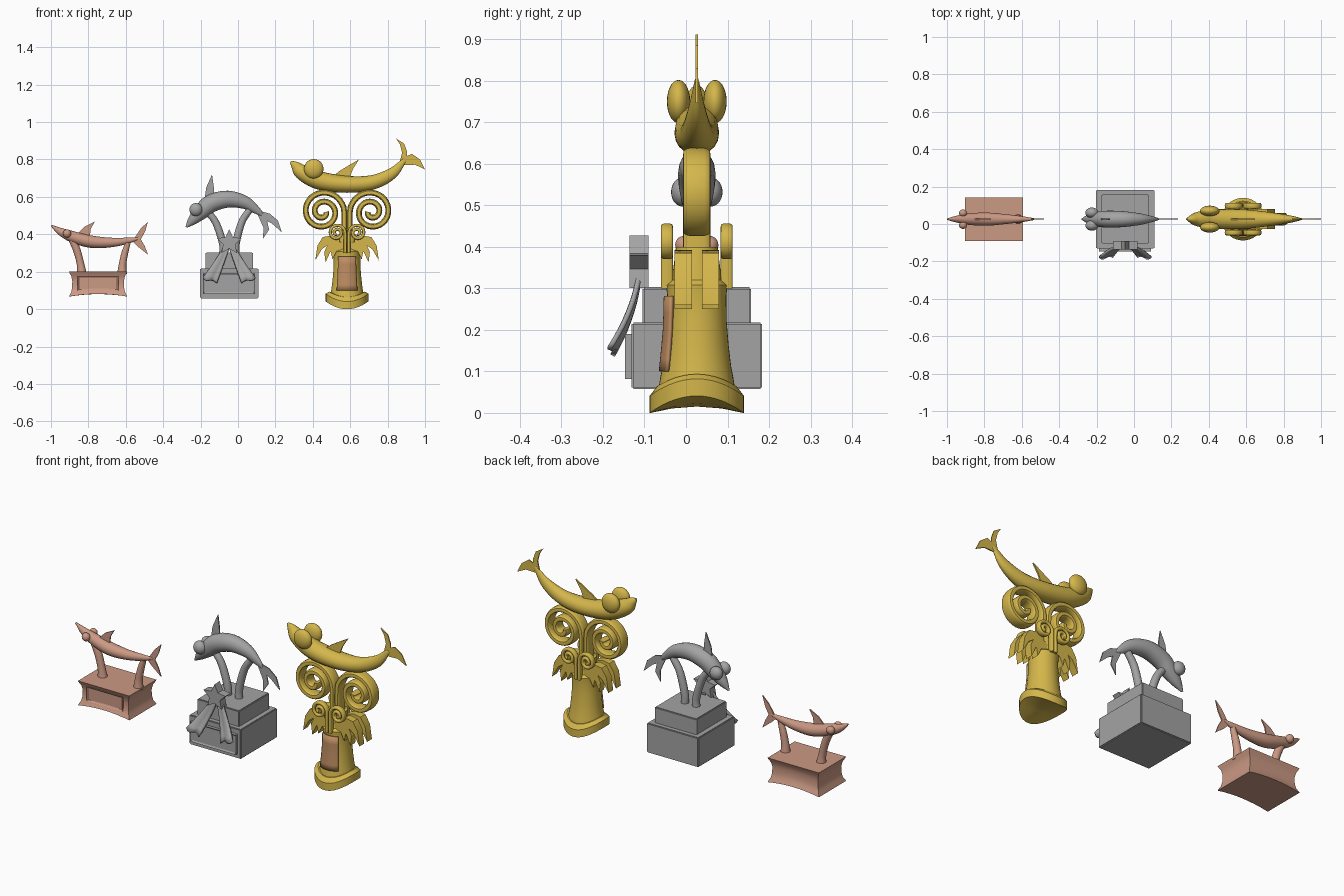
import bpy, bmesh, math
from mathutils import Vector

if "Cube" in bpy.data.objects:
    bpy.data.objects.remove(bpy.data.objects["Cube"])

YC = 0.026          # all trophies share this centre line
GX = 0.583          # gold trophy centre

def material(name, rgb):
    m = bpy.data.materials.new(name)
    m.diffuse_color = (*rgb, 1)
    m.use_nodes = True
    m.node_tree.nodes["Principled BSDF"].inputs["Base Color"].default_value = m.diffuse_color
    return m

GOLD = material("gold", (0.66, 0.47, 0.07))
SILVER = material("silver", (0.37, 0.37, 0.37))
BRONZE = material("bronze", (0.60, 0.32, 0.23))
COPPER = material("copper_plaque", (0.50, 0.26, 0.12))

def finish(name, bm, mat, angle=40):
    bmesh.ops.recalc_face_normals(bm, faces=bm.faces)
    me = bpy.data.meshes.new(name)
    bm.to_mesh(me)
    bm.free()
    ob = bpy.data.objects.new(name, me)
    bpy.context.collection.objects.link(ob)
    me.materials.append(mat)
    bpy.ops.object.select_all(action='DESELECT')
    ob.select_set(True)
    bpy.context.view_layer.objects.active = ob
    bpy.ops.object.shade_smooth_by_angle(angle=math.radians(angle))
    return ob

def loft(name, rings, mat, angle=40):
    bm = bmesh.new()
    vs = [[bm.verts.new(p) for p in r] for r in rings]
    n = len(rings[0])
    for a, b in zip(vs, vs[1:]):
        for i in range(n):
            bm.faces.new((a[i], a[(i + 1) % n], b[(i + 1) % n], b[i]))
    bm.faces.new(vs[0][::-1])
    bm.faces.new(vs[-1])
    return finish(name, bm, mat, angle)

def spline(pts, steps):
    """Catmull-Rom interpolation of tuples."""
    pts = [Vector(p) for p in pts]
    pts = [2 * pts[0] - pts[1]] + pts + [2 * pts[-1] - pts[-2]]
    out = []
    for i in range(1, len(pts) - 2):
        a, b, c, d = pts[i - 1:i + 3]
        for k in range(steps):
            t = k / steps
            out.append(0.5 * (2 * b + (c - a) * t + (2 * a - 5 * b + 4 * c - d) * t * t
                              + (3 * b - a - 3 * c + d) * t ** 3))
    return out + [pts[-2]]

def tube(name, path, mat, y=YC, steps=5, sides=20, power=1.0):
    """Sweep an ellipse along (x, z, half thickness, half width in y)."""
    p = spline(path, steps)
    rings = []
    for i, q in enumerate(p):
        t = p[min(i + 1, len(p) - 1)] - p[max(i - 1, 0)]
        l = math.hypot(t[0], t[1])
        nx, nz = -t[1] / l, t[0] / l
        ring = []
        for k in range(sides):
            a = 2 * math.pi * k / sides
            c, s = math.cos(a), math.sin(a)
            c = math.copysign(abs(c) ** power, c) * max(q[2], 0.001)
            s = math.copysign(abs(s) ** power, s) * max(q[3], 0.001)
            ring.append((q[0] + nx * c, y + s, q[1] + nz * c))
        rings.append(ring)
    return loft(name, rings, mat)

def plate(name, outline, thick, mat, y=YC):
    """Extrude an x-z outline along y."""
    return loft(name, [[(x, y + s * thick / 2, z) for x, z in outline] for s in (-1, 1)], mat, 30)

def box(name, x0, x1, y0, y1, z0, z1, mat, inset=0, bevel=0):
    bm = bmesh.new()
    bmesh.ops.create_cube(bm, size=1)
    for v in bm.verts:
        v.co = ((x0 + x1) / 2 + v.co.x * (x1 - x0), (y0 + y1) / 2 + v.co.y * (y1 - y0),
                (z0 + z1) / 2 + v.co.z * (z1 - z0))
    if bevel:
        bmesh.ops.bevel(bm, geom=bm.edges[:], offset=bevel, segments=2, affect='EDGES')
    if inset:
        bm.normal_update()
        front = [f for f in bm.faces if f.normal.y < -0.9]
        bmesh.ops.inset_individual(bm, faces=front, thickness=inset, depth=-0.005)
    return finish(name, bm, mat, 30)

def eyes(name, x, z, r, ry, dy, mat):
    for side, s in (("front", -1), ("back", 1)):
        bm = bmesh.new()
        bmesh.ops.create_uvsphere(bm, u_segments=24, v_segments=14, radius=1)
        for v in bm.verts:
            v.co = (x + v.co.x * r, YC + s * dy + v.co.y * ry, z + v.co.z * r)
        finish(f"{name}_{side}", bm, mat, 60)

# --- Bronze trophy: coved base, two posts, fish ---
levels = [(.067, 0), (.075, .003), (.09, .011), (.115, .016), (.15, .017), (.175, .012), (.19, .004), (.2, 0)]
rings = []
for z, d in levels:
    hx, hy = .155 - d, .117 - d
    ring = []
    for sx in (1, -1):          # front edge, then back edge
        for k in range(9):
            u = sx * (-1 + k / 4)
            lift = .014 * (1 - u * u) * (.2 - z) / .133
            ring.append((-.748 + u * hx, YC - sx * hy, z + lift))
    rings.append(ring)
loft("bronze_base", rings, BRONZE, 30)
box("bronze_base_panel", -.857, -.64, -.083, -.06, .10, .178, BRONZE, inset=.008)
tube("bronze_post_left", [(-.835, .19, .026, .026), (-.842, .24, .02, .02), (-.86, .31, .02, .02), (-.885, .37, .02, .02)], BRONZE)
tube("bronze_post_right", [(-.62, .19, .026, .026), (-.617, .24, .02, .02), (-.605, .30, .018, .018), (-.588, .355, .014, .014)], BRONZE)
tube("bronze_fish_body", [(-.998, .447, .004, .004), (-.95, .415, .02, .018), (-.888, .388, .03, .03),
     (-.79, .361, .033, .035), (-.684, .356, .026, .026), (-.588, .366, .016, .014), (-.535, .377, .006, .005)], BRONZE)
eyes("bronze_fish_eye", -.914, .404, .022, .02, .032, BRONZE)
plate("bronze_dorsal_fin", [(-.87, .39), (-.82, .44), (-.765, .468), (-.787, .43), (-.795, .37)], .007, BRONZE)
plate("bronze_tail_upper", [(-.56, .37), (-.52, .43), (-.481, .468), (-.497, .414), (-.524, .365)], .006, BRONZE)
plate("bronze_tail_lower", [(-.577, .375), (-.524, .38), (-.5, .34), (-.481, .291), (-.535, .334)], .006, BRONZE)

# --- Silver trophy: stepped base, star with ribbons, posts, fish ---
box("silver_base_lower", -.203, .109, -.131, .183, .057, .218, SILVER, bevel=.004)
box("silver_base_upper", -.173, .08, -.105, .157, .21, .303, SILVER, bevel=.004)
box("silver_base_panel", -.187, .09, -.147, -.125, .082, .19, SILVER, inset=.012)
star = []
for k in range(10):
    r, a = (.07, .034)[k % 2], math.pi / 2 + k * math.pi / 5
    star.append((-.047 + r * math.cos(a), .357 + r * math.sin(a)))
plate("silver_star", star, .045, SILVER, y=-.113)
for side, s in (("left", -1), ("right", 1)):
    bm = bmesh.new()
    rows = []
    for i in range(9):
        t = i / 8
        outer, inner = .028 + .112 * t ** 1.15, -.006 + .072 * t
        row = []
        for j in range(7):
            u = j / 6
            x = outer + (inner - outer) * u
            z = .34 - (.172 + .03 * u) * t - .008 * t * math.sin(u * 2 * math.pi)
            y = -.112 - .02 * t - .045 * t * t - .008 * t * math.sin(u * 2 * math.pi)
            row.append(bm.verts.new((-.047 + s * x, y, z)))
        rows.append(row)
    for a, b in zip(rows, rows[1:]):
        for j in range(6):
            bm.faces.new((a[j], a[j + 1], b[j + 1], b[j]))
    ob = finish(f"silver_ribbon_{side}", bm, SILVER)
    mod = ob.modifiers.new("thickness", 'SOLIDIFY')
    mod.thickness, mod.offset = .012, 0
for side, top, base in (("left", -.172, -.08), ("right", .062, -.012)):
    mid = base * .8 + top * .2
    tube(f"silver_post_{side}", [(base, .295, .021, .021), (base, .34, .02, .02), (mid, .41, .02, .02),
         (base * .5 + top * .5, .475, .019, .019), (top, .53, .018, .018)], SILVER)
tube("silver_fish_body", [(-.277, .438, .005, .005), (-.24, .478, .028, .025), (-.19, .527, .044, .04),
     (-.139, .567, .048, .045), (-.053, .588, .045, .042), (.037, .57, .035, .03), (.102, .527, .02, .014),
     (.13, .503, .008, .005)], SILVER)
eyes("silver_fish_eye", -.225, .532, .035, .028, .034, SILVER)
plate("silver_dorsal_fin", [(-.182, .56), (-.17, .65), (-.139, .72), (-.13, .66), (-.125, .58)], .007, SILVER)
plate("silver_tail_upper", [(.10, .53), (.17, .51), (.214, .473), (.235, .41), (.182, .457), (.12, .49)], .006, SILVER)
plate("silver_tail_lower", [(.128, .51), (.157, .468), (.166, .425), (.134, .377), (.136, .436), (.105, .505)], .006, SILVER)

# --- Gold trophy: saddle-shaped plinth, column, plaque ---
def turned(name, profile, saddle):
    rings = []
    for r, z in profile:
        ring = []
        for k in range(40):
            a = 2 * math.pi * k / 40
            c, s = math.cos(a) * r, math.sin(a) * r
            ring.append((GX + c, YC + s, z + saddle * (2 * c * c - 1.2 * s * s)))
        rings.append(ring)
    return loft(name, rings, GOLD, 30)

turned("gold_plinth", [(.004, .015), (.06, .015), (.114, .015), (.114, .056), (.096, .075), (.05, .075), (.004, .075)], 1.0)
column = [(.092, .06), (.088, .085), (.083, .11), (.077, .16), (.072, .22), (.071, .28), (.074, .308), (.06, .32), (.05, .40)]
turned("gold_column", column, 0)
bm = bmesh.new()
rows = []
for r, z in [(.084, .10), (.081, .13), (.078, .16), (.0745, .20), (.073, .24), (.072, .282)]:
    rows.append([bm.verts.new((GX + (r + .003) * math.sin(a * .11), YC - (r + .003) * math.cos(a * .11), z))
                 for a in range(-6, 7)])
for a, b in zip(rows, rows[1:]):
    for j in range(12):
        bm.faces.new((a[j], a[j + 1], b[j + 1], b[j]))
ob = finish("gold_column_plaque", bm, COPPER)
mod = ob.modifiers.new("thickness", 'SOLIDIFY')
mod.thickness, mod.offset = .009, 0

# Capital: drooping leaves and scroll volutes, mirrored left and right
leaves = [
    [(.04, .375), (.09, .392), (.13, .385), (.158, .34), (.17, .26), (.135, .32), (.10, .345), (.04, .34)],
    [(.03, .36), (.10, .355), (.122, .305), (.115, .25), (.09, .305), (.03, .33)],
    [(.02, .35), (.07, .345), (.086, .305), (.078, .265), (.056, .31), (.02, .32)]]

def volute(name, s, cx, cz, r0, r1, turns, half, width, y):
    path = [(GX + s * (cx - r0), z, half, width) for z in (.30, (.30 + cz) / 2)]
    n = int(turns * 16)
    for k in range(n + 1):
        a = math.pi - 2 * math.pi * turns * k / n
        r = r0 + (r1 - r0) * k / n
        path.append((GX + s * (cx + r * math.cos(a)), cz + r * math.sin(a), half, width))
    tube(name, path, GOLD, y=y, steps=2, sides=16, power=.6)

for side, s in (("left", -1), ("right", 1)):
    for i, leaf in enumerate(leaves):
        for row, dy in (("front", -.033), ("back", .033)):
            plate(f"gold_leaf_{side}_{row}_{i}", [(GX + s * x, z) for x, z in leaf], .042, GOLD, y=YC + dy)
    volute(f"gold_large_volute_{side}", s, .13, .52, .115, .018, 2.0, .0155, .033, YC)
    for row, dy in (("front", -.072), ("back", .072)):
        volute(f"gold_small_volute_{side}_{row}", s, .055, .408, .045, .008, 1.75, .0085, .0145, YC + dy)

# Gold fish
tube("gold_fish_body", [(.282, .788, .006, .005), (.308, .765, .026, .022), (.345, .73, .042, .04), (.438, .687, .049, .052),
     (.583, .667, .045, .052), (.717, .677, .039, .038), (.823, .725, .03, .022), (.893, .80, .011, .005)], GOLD)
eyes("gold_fish_eye", .405, .75, .052, .028, .044, GOLD)
plate("gold_dorsal_fin", [(.48, .69), (.545, .74), (.60, .773), (.647, .80), (.615, .75), (.588, .68)], .008, GOLD)
plate("gold_tail_upper", [(.866, .79), (.877, .837), (.866, .88), (.845, .912), (.888, .885), (.904, .842), (.904, .785)], .006, GOLD)
plate("gold_tail_lower", [(.877, .783), (.893, .815), (.93, .83), (.973, .80), (1.0, .746), (.947, .772), (.893, .77)], .006, GOLD)
